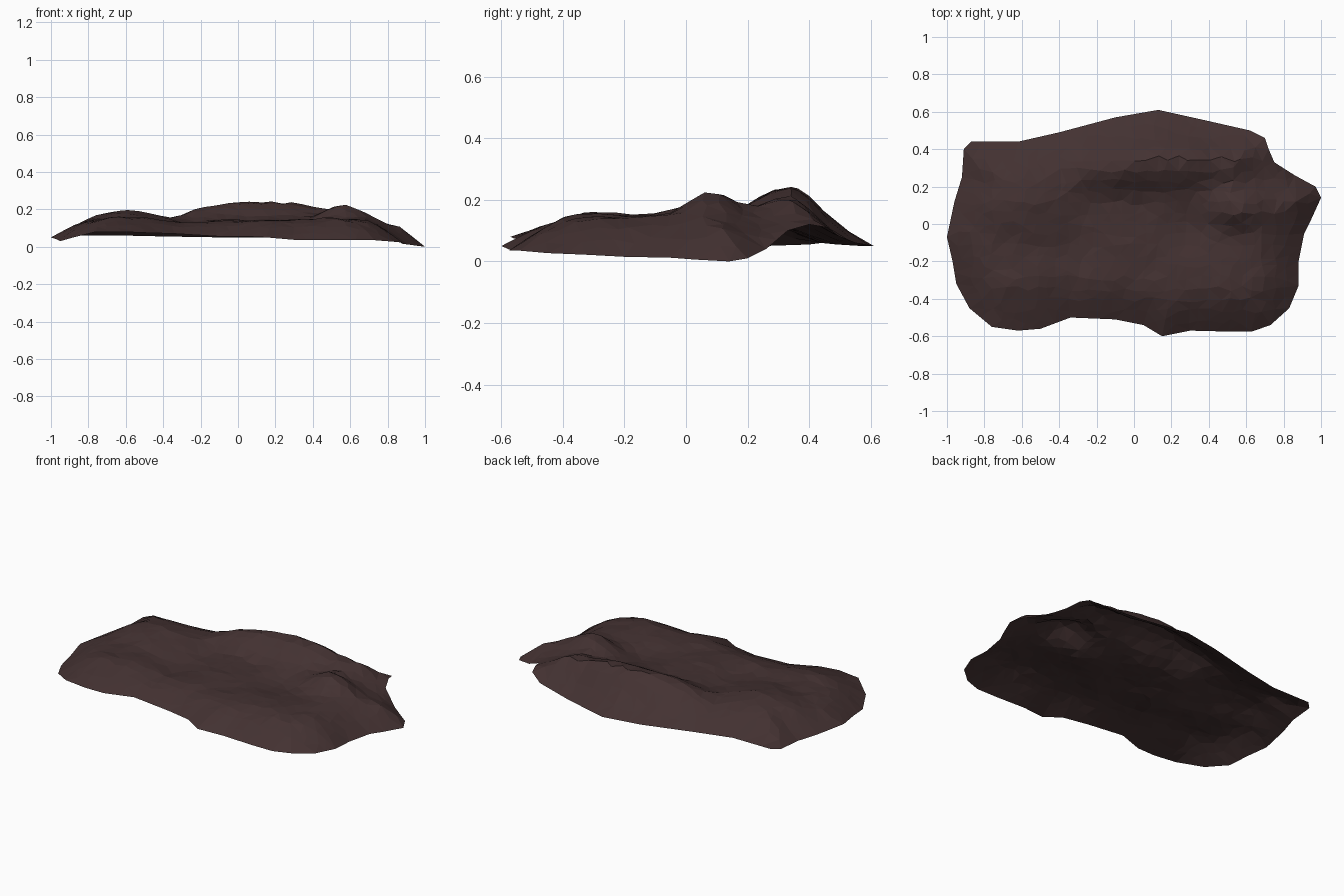
import bpy, math, random
from mathutils import Vector, noise
from mathutils.geometry import delaunay_2d_cdt, intersect_point_line

if "Cube" in bpy.data.objects:
    bpy.data.objects.remove(bpy.data.objects["Cube"])

random.seed(4)

# Rim of the slab: x, y, z going counter-clockwise
RIM = [(-1, -.07, .05), (-.97, -.2, .04), (-.95, -.32, .03), (-.88, -.45, .05), (-.76, -.55, .08),
       (-.62, -.57, .08), (-.5, -.56, .075), (-.34, -.5, .07), (-.1, -.51, .055), (.05, -.54, .055),
       (.15, -.6, .05), (.3, -.57, .037), (.5, -.575, .035), (.63, -.575, .035), (.73, -.54, .035),
       (.83, -.45, .027), (.88, -.33, .022), (.88, -.2, .015), (.91, -.05, .012), (.95, .03, .006),
       (1, .14, 0), (.97, .2, .01), (.86, .26, .04), (.75, .33, .1), (.72, .4, .12), (.7, .46, .11),
       (.62, .5, .08), (.4, .55, .06), (.13, .61, .05), (-.1, .57, .05), (-.4, .49, .055),
       (-.62, .44, .06), (-.87, .44, .06), (-.91, .4, .055), (-.92, .25, .05), (-.96, .12, .05)]

# Swells and hollows: x, y, radius x, radius y, height
SWELLS = [(.2, .33, .28, .13, .105), (-.15, .3, .2, .13, .055), (.56, .08, .13, .1, .09),
          (-.6, .1, .2, .16, .055), (-.28, -.12, .12, .25, -.025), (.6, .36, .2, .1, .06),
          (-.7, .28, .15, .08, .02), (.3, 0, .13, .12, -.02), (-.65, -.25, .2, .2, .015),
          (.5, -.3, .25, .2, .01)]

# Densify the rim
outline = []
for i, a in enumerate(RIM):
    a, b = Vector(a), Vector(RIM[(i + 1) % len(RIM)])
    n = max(1, round((b - a).length / .07))
    outline += [a.lerp(b, k / n) for k in range(n)]
count = len(outline)


def rim_info(p):
    """Distance to the rim and the rim height nearby."""
    best, total, height = 9, 0, 0
    for i in range(count):
        a, b = outline[i], outline[(i + 1) % count]
        q, t = intersect_point_line(p, a.xy, b.xy)
        t = min(1, max(0, t))
        best = min(best, (p - a.xy.lerp(b.xy, t)).length)
        w = 1 / ((p - a.xy).length + .01) ** 3
        total += w
        height += w * a.z
    return best, height / total


def inside(p):
    odd = False
    for i in range(count):
        a, b = outline[i], outline[(i + 1) % count]
        if (a.y > p.y) != (b.y > p.y) and p.x < a.x + (p.y - a.y) * (b.x - a.x) / (b.y - a.y):
            odd = not odd
    return odd


def surface(p):
    """Height of the top and the fullness of the slab at p."""
    d, rim = rim_info(p)
    full = math.sin(math.pi / 2 * min(1, d / .25))
    z = .14
    for x, y, rx, ry, h in SWELLS:
        z += h * math.exp(-((p.x - x) / rx) ** 2 - ((p.y - y) / ry) ** 2)
    z += .012 * noise.noise(Vector((p.x * 5, p.y * 5, 2)))
    z += .008 * noise.noise(Vector((p.x * 11, p.y * 11, 7)))
    return rim + (z - rim) * full, full


# Irregular triangles over the outline
STEP = .058
points = [v.xy for v in outline]
for i in range(-18, 19):
    for j in range(-11, 12):
        p = Vector(((i + random.uniform(-.3, .3)) * STEP, (j + random.uniform(-.3, .3)) * STEP))
        if inside(p) and rim_info(p)[0] > .03:
            points.append(p)
edges = [(i, (i + 1) % count) for i in range(count)]
flat, _, tris, _, _, _ = delaunay_2d_cdt(points, edges, [], 1, 1e-5)

# Top sheet, and an underside that follows it and meets it at the rim
top, bottom, under = [], [], []
for p in flat:
    d, rim = rim_info(p)
    z, full = surface(p)
    if d < .001:
        z = min(outline, key=lambda v: (v.xy - p).length).z
    under.append(len(top))
    top.append((p.x, p.y, z))
    bottom.append((p.x, p.y, z - .025 * full, d < .001))
verts = list(top)
for i, (x, y, z, on_rim) in enumerate(bottom):
    if not on_rim:
        under[i] = len(verts)
        verts.append((x, y, z))
faces = [tuple(t) for t in tris]
faces += [f for f in (tuple(under[i] for i in reversed(t)) for t in tris)
          if any(i >= len(top) for i in f)]

mesh = bpy.data.meshes.new("rock_slab")
mesh.from_pydata(verts, [], faces)
mesh.update()
slab = bpy.data.objects.new("rock_slab", mesh)
bpy.context.collection.objects.link(slab)

stone = bpy.data.materials.new("dark brown stone")
stone.diffuse_color = (.056, .031, .031, 1)
stone.use_nodes = True
stone.node_tree.nodes["Principled BSDF"].inputs["Base Color"].default_value = stone.diffuse_color
mesh.materials.append(stone)
